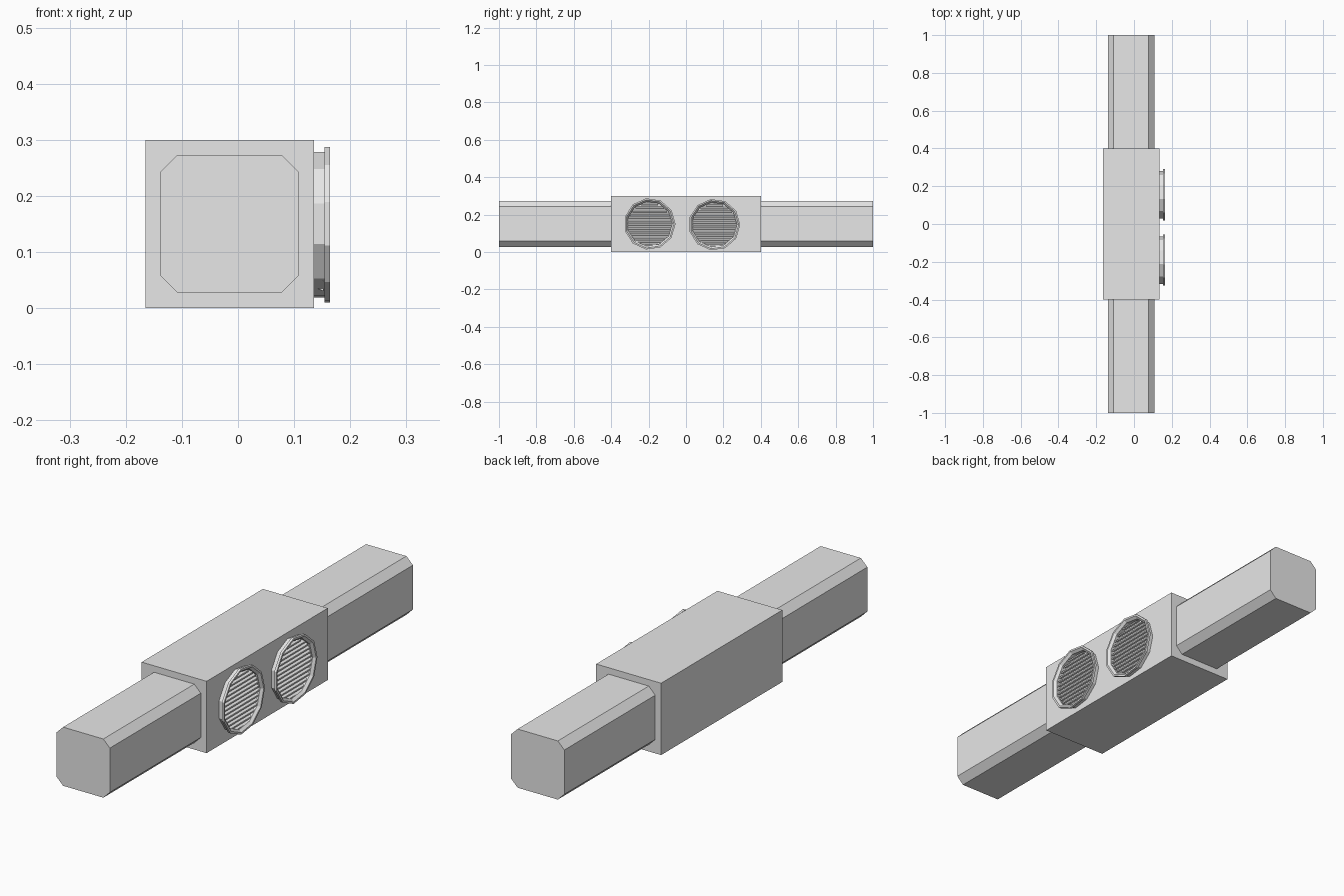
import bpy, bmesh
from math import sin, cos, pi, sqrt

if "Cube" in bpy.data.objects:
    bpy.data.objects.remove(bpy.data.objects["Cube"])

grey = bpy.data.materials.new("light grey")
grey.use_nodes = True
colour = (0.8, 0.8, 0.8, 1)
grey.diffuse_color = colour
grey.node_tree.nodes["Principled BSDF"].inputs["Base Color"].default_value = colour


def finish(name, bm):
    bmesh.ops.recalc_face_normals(bm, faces=bm.faces)
    mesh = bpy.data.meshes.new(name)
    bm.to_mesh(mesh)
    bm.free()
    mesh.materials.append(grey)
    obj = bpy.data.objects.new(name, mesh)
    bpy.context.collection.objects.link(obj)
    return obj


def box(bm, low, high):
    verts = bmesh.ops.create_cube(bm, size=1)["verts"]
    for v in verts:
        for i in range(3):
            v.co[i] = low[i] if v.co[i] < 0 else high[i]
    return verts


# Central housing
bm = bmesh.new()
box(bm, (-0.165, -0.4, 0), (0.135, 0.4, 0.3))
finish("housing", bm)

# Chamfered ducts running out of both ends
for name, y0, y1 in (("front_duct", -1, -0.4), ("back_duct", 0.4, 1)):
    bm = bmesh.new()
    box(bm, (-0.138, y0, 0.028), (0.108, y1, 0.273))
    long_edges = [e for e in bm.edges
                  if abs(e.verts[0].co.y - e.verts[1].co.y) > 0.1]
    bmesh.ops.bevel(bm, geom=long_edges, offset=0.03, segments=1, affect='EDGES')
    finish(name, bm)

# Round vents: a flanged collar with louvre slats across it
SIDES = 11
COLLAR = [(0.135, 0.129), (0.154, 0.129), (0.154, 0.138),
          (0.164, 0.138), (0.164, 0.130), (0.154, 0.120), (0.135, 0.120)]


def vent(name, cy, cz):
    bm = bmesh.new()
    rings = []
    for x, r in COLLAR:
        rings.append([bm.verts.new((x, cy + r * cos(2 * pi * k / SIDES),
                                    cz + r * sin(2 * pi * k / SIDES)))
                      for k in range(SIDES)])
    for a, b in zip(rings, rings[1:]):
        for k in range(SIDES):
            n = (k + 1) % SIDES
            bm.faces.new((a[k], a[n], b[n], b[k]))
    finish(name + "_collar", bm)

    bm = bmesh.new()
    count, reach = 13, 0.118
    step = 2 * reach / count
    for i in range(count):
        z = -reach + (i + 0.5) * step
        half = sqrt(reach ** 2 - z ** 2)
        verts = box(bm, (0.134, cy - half, cz + z - 0.003),
                    (0.152, cy + half, cz + z + 0.003))
        # tilt each slat down towards the outside
        for v in verts:
            if v.co.x > 0.14:
                v.co.z -= 0.008
    finish(name + "_slats", bm)


vent("front_vent", -0.194, 0.1505)
vent("back_vent", 0.152, 0.1465)
